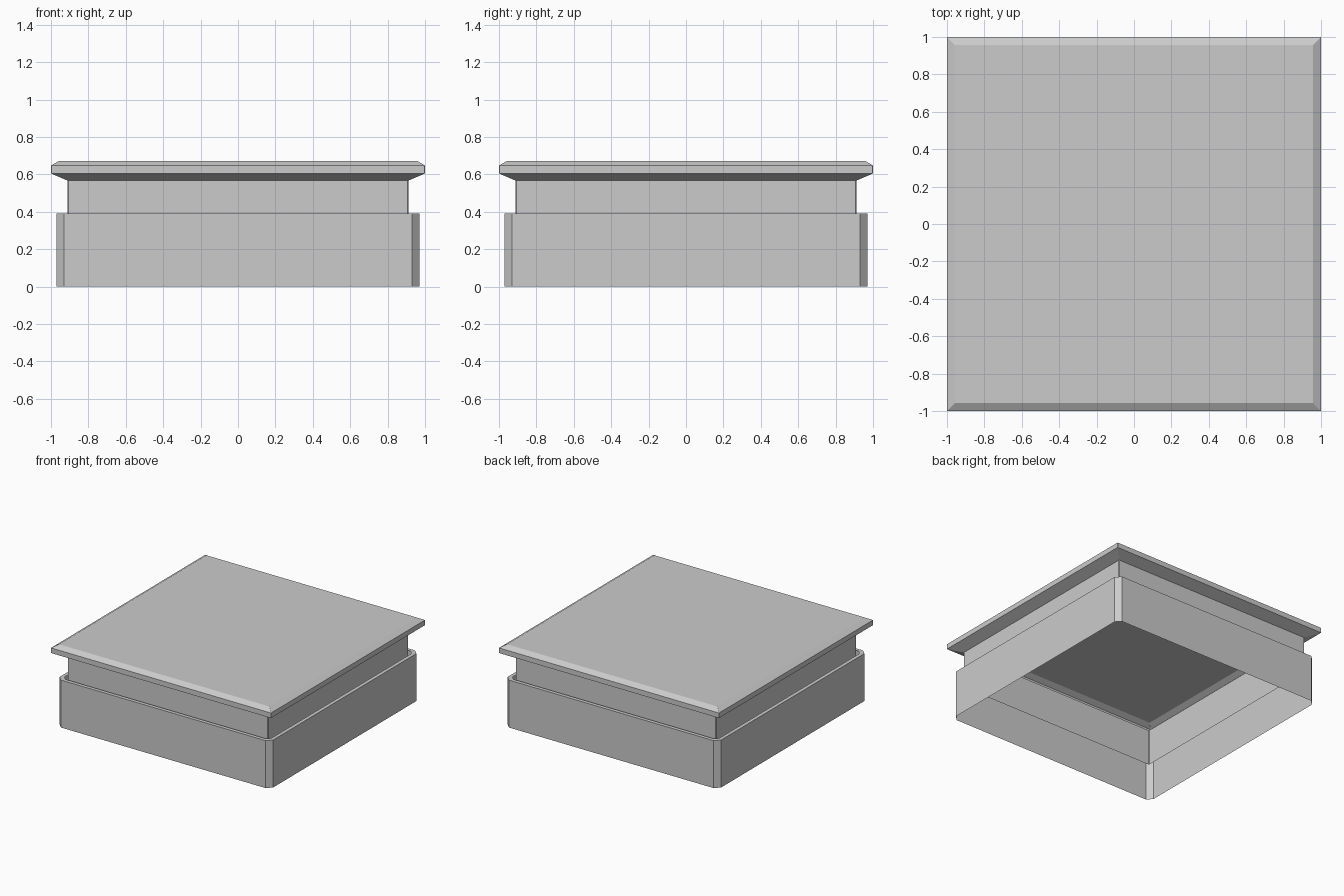
import bpy, bmesh

if "Cube" in bpy.data.objects:
    bpy.data.objects.remove(bpy.data.objects["Cube"])


def square(h, c=0.0):
    """Square outline of half-width h, corners cut by c."""
    if c == 0:
        return [(-h, -h), (h, -h), (h, h), (-h, h)]
    k = h - c
    return [(-k, -h), (k, -h), (h, -k), (h, k), (k, h), (-k, h), (-h, k), (-h, -k)]


def shell(name, rings, cap_top=False):
    """Open sheet through stacked outlines, given as (half, corner cut, z)."""
    bm = bmesh.new()
    loops = [[bm.verts.new((x, y, z)) for x, y in square(h, c)] for h, c, z in rings]
    for a, b in zip(loops, loops[1:]):
        n = len(a)
        for i in range(n):
            j = (i + 1) % n
            bm.faces.new((a[i], a[j], b[j], b[i]))
    if cap_top:
        bm.faces.new(loops[-1])
    mesh = bpy.data.meshes.new(name)
    bm.to_mesh(mesh)
    bm.free()
    obj = bpy.data.objects.new(name, mesh)
    bpy.context.collection.objects.link(obj)
    return obj


# Lower collar with cut corners and a narrow inward rim, open below
shell("base_collar", [(0.97, 0.04, 0.0), (0.97, 0.04, 0.39), (0.94, 0.03, 0.39)])

# Neck hanging down inside the collar, flaring to the bevelled lid
shell("neck_and_lid", [(0.91, 0.005, 0.27), (0.91, 0.005, 0.567),
                       (0.998, 0.002, 0.605), (0.998, 0.002, 0.647),
                       (0.955, 0.001, 0.672)], cap_top=True)

# Exact overall width of two units
for obj in bpy.context.collection.objects:
    obj.scale = (1 / 0.998, 1 / 0.998, 1) if obj.name == "neck_and_lid" else (1, 1, 1)
